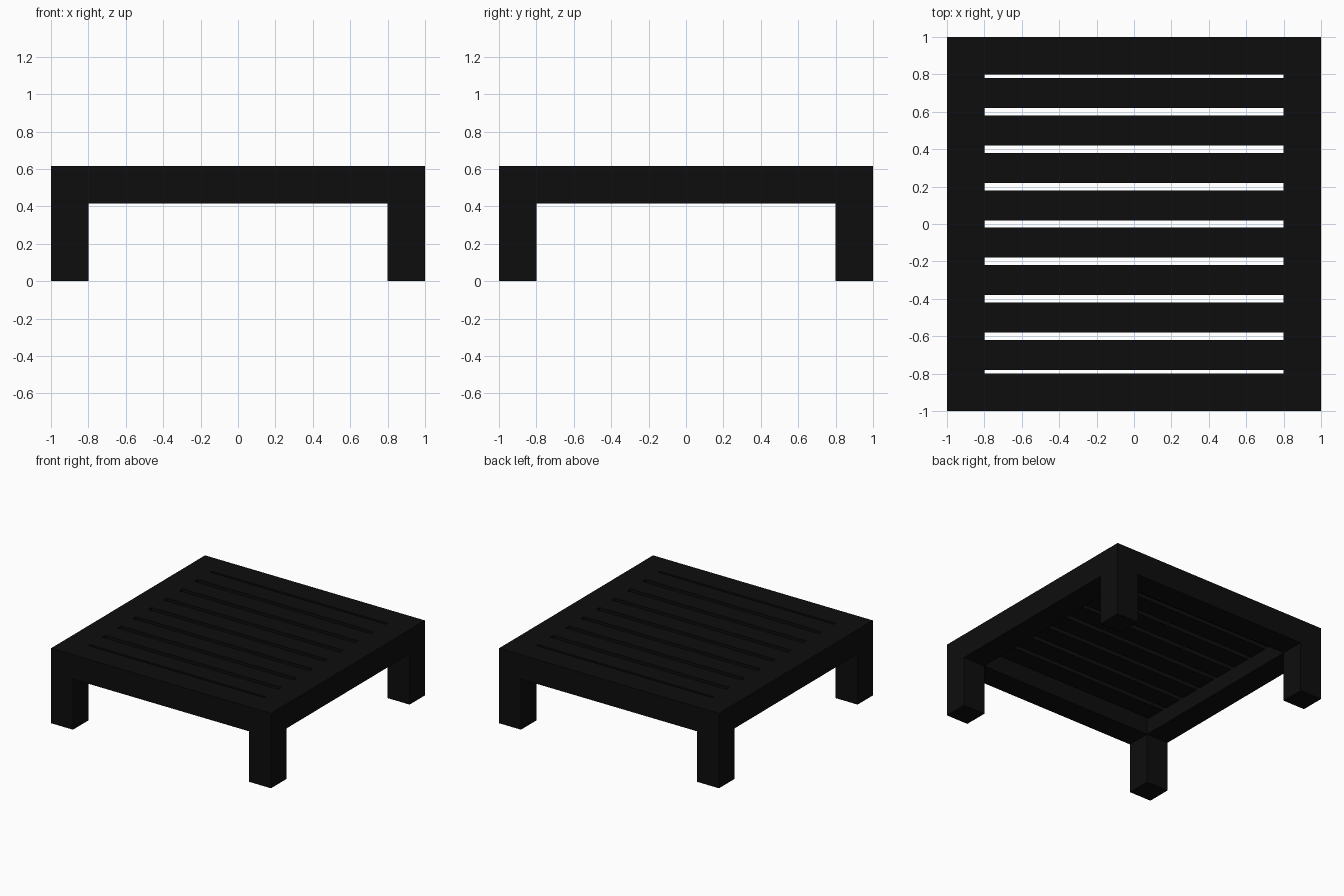
import bpy

old = bpy.data.objects.get("Cube")
if old:
    bpy.data.objects.remove(old, do_unlink=True)

HALF, POST, HEIGHT, RAIL, SLAT = 1.0, 0.2, 0.615, 0.2, 0.07
INNER = HALF - POST
MID = HALF - POST / 2

black = bpy.data.materials.new("black_wood")
black.use_nodes = True
black.diffuse_color = (0.004, 0.004, 0.004, 1)
black.node_tree.nodes["Principled BSDF"].inputs["Base Color"].default_value = black.diffuse_color


def box(name, x, y, top, size):
    """Add a box centred on x, y with its upper face at top."""
    bpy.ops.mesh.primitive_cube_add(size=1, location=(x, y, top - size[2] / 2))
    obj = bpy.context.object
    obj.name = name
    obj.scale = size
    bpy.ops.object.transform_apply(location=False, rotation=False, scale=True)
    obj.data.materials.append(black)


# Corner legs, running up to the top surface
for sx, side in ((1, "left"), (-1, "right")):
    for sy, end in ((-1, "front"), (1, "back")):
        box(f"{end}_{side}_leg", sx * MID, sy * MID, HEIGHT, (POST, POST, HEIGHT))

# Frame rails between the legs
for s, side, end in ((1, "left", "back"), (-1, "right", "front")):
    box(f"{side}_rail", s * MID, 0, HEIGHT, (POST, 2 * INNER, RAIL))
    box(f"{end}_rail", 0, s * MID, HEIGHT, (2 * INNER, POST, RAIL))

# Eight thin slats with narrow gaps, flush with the frame
for i in range(8):
    box(f"slat_{i + 1}", 0, -0.7 + 0.2 * i, HEIGHT, (2 * INNER, 0.16, SLAT))
